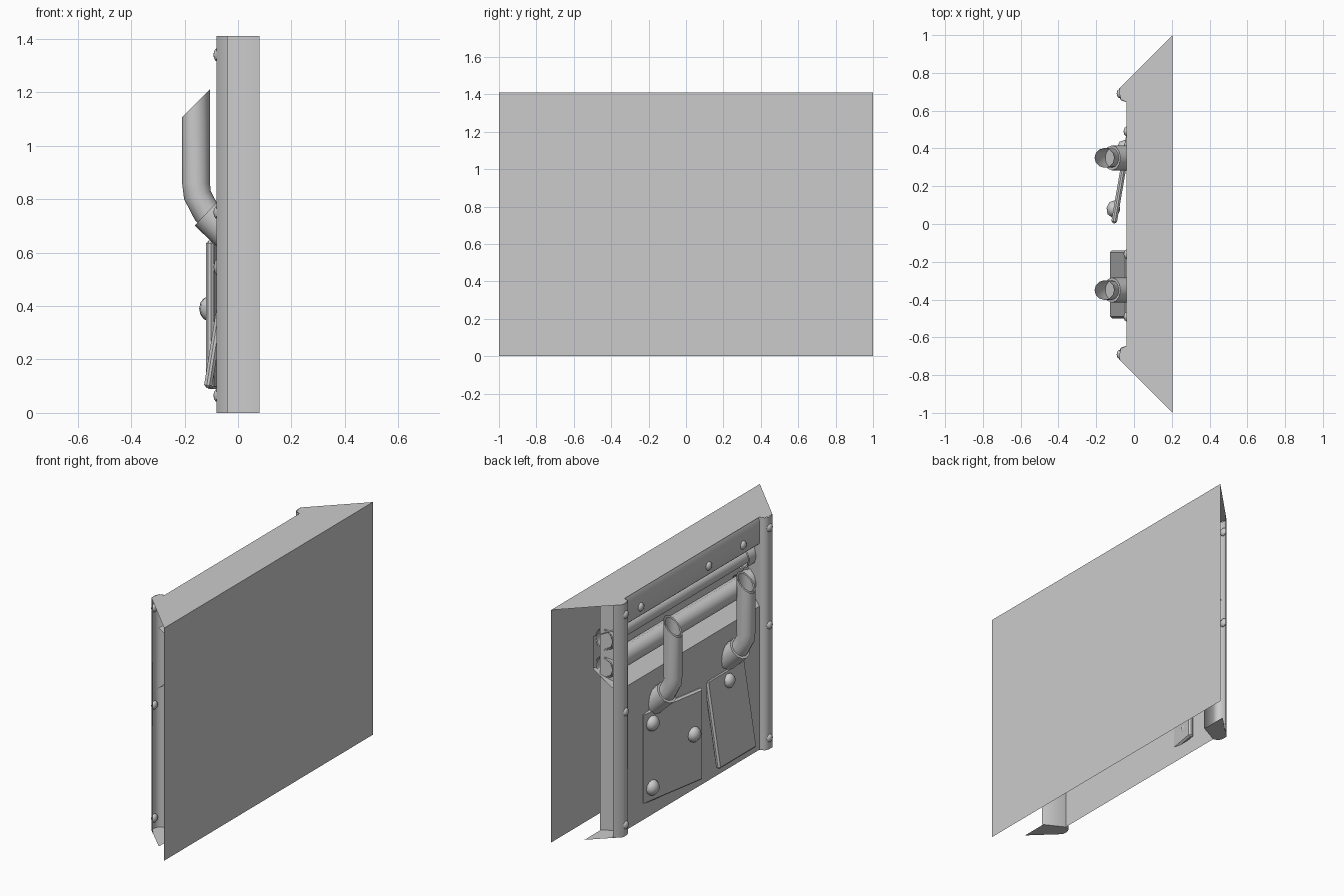
import bpy, bmesh, math
from mathutils import Vector

if "Cube" in bpy.data.objects:
    bpy.data.objects.remove(bpy.data.objects["Cube"])

H = 1.41

def finish(name, bm, smooth=False):
    me = bpy.data.meshes.new(name)
    bm.to_mesh(me)
    bm.free()
    ob = bpy.data.objects.new(name, me)
    bpy.context.collection.objects.link(ob)
    if smooth:
        bpy.ops.object.select_all(action='DESELECT')
        bpy.context.view_layer.objects.active = ob
        ob.select_set(True)
        bpy.ops.object.shade_smooth_by_angle(angle=math.radians(50))
    return ob

def face(name, pts):
    bm = bmesh.new()
    bm.faces.new([bm.verts.new(p) for p in pts])
    return finish(name, bm)

def strip(name, pts, shift, smooth=False):
    # open profile swept along a straight line
    bm = bmesh.new()
    a = [bm.verts.new(p) for p in pts]
    b = [bm.verts.new(Vector(p) + Vector(shift)) for p in pts]
    for i in range(len(pts) - 1):
        bm.faces.new((a[i], a[i + 1], b[i + 1], b[i]))
    return finish(name, bm, smooth)

def tube(name, path, side, n, rings_smooth=True, slant=0.0):
    # open tube; path = (x, y, z, radius), side = axis across the bend
    bm = bmesh.new()
    P = [Vector(p[:3]) for p in path]
    side = Vector(side)
    rings = []
    for i, p in enumerate(P):
        t1 = (P[i] - P[i - 1]) if i else P[1] - P[0]
        t2 = (P[i + 1] - P[i]) if i < len(P) - 1 else t1
        if t1.length < 1e-6:
            t1 = t2
        t = t1.normalized() + t2.normalized()
        if t.length < 0.5:
            t = P[1] - P[0]
        u = side.cross(t.normalized())
        r = path[i][3]
        ring = []
        for k in range(n):
            a = 2 * math.pi * k / n
            v = p + u * r * math.cos(a) + side * r * math.sin(a)
            if slant and v.z > 1.05:
                v.z += slant * (v.x - p.x)
            ring.append(bm.verts.new(v))
        rings.append(ring)
    for a, b in zip(rings, rings[1:]):
        for k in range(n):
            j = (k + 1) % n
            bm.faces.new((a[k], a[j], b[j], b[k]))
    return finish(name, bm, rings_smooth)

def bolt(name, loc, r, depth=0.6, rot=0.0):
    bm = bmesh.new()
    bmesh.ops.create_uvsphere(bm, u_segments=8, v_segments=6, radius=r)
    bmesh.ops.scale(bm, vec=(depth, 1, 1), verts=bm.verts)
    ob = finish(name, bm, True)
    ob.location = loc
    ob.rotation_euler.z = rot
    return ob

def plate(name, loc, size, rot):
    bm = bmesh.new()
    bmesh.ops.create_cube(bm, size=1)
    bmesh.ops.scale(bm, vec=size, verts=bm.verts)
    bmesh.ops.bevel(bm, geom=bm.edges[:], offset=0.01, segments=1, affect='EDGES')
    ob = finish(name, bm)
    ob.location = loc
    ob.rotation_euler = rot
    return ob

# back sheet and trapezoid top
face("back_sheet", [(.205, -1, 0), (.205, 1, 0), (.205, 1, H), (.205, -1, H)])
edge = [(-.075, .72), (-.08, .70), (-.07, .66), (-.04, .645)]
face("top_sheet", [(.205, -1, H), (.205, 1, H)] + [(x, y, H) for x, y in edge]
     + [(x, -y, H) for x, y in reversed(edge)])

# front wall with the recessed channel for the long pipes
wall = [(-.04, 0), (-.04, .87), (.12, .97), (.12, 1.165), (-.03, 1.24),
        (-.04, 1.25), (-.04, 1.39), (-.03, H)]
strip("front_wall", [(x, -.645, z) for x, z in wall[:2]], (0, 1.29, 0))
strip("pipe_channel", [(x, -.72, z) for x, z in wall[1:5]], (0, 1.44, 0))
strip("top_beam", [(x, -.645, z) for x, z in wall[4:]], (0, 1.29, 0), True)

# side posts with bottom caps and rivets
post = [(.08, .71), (-.04, .645), (-.07, .655), (-.08, .68), (-.08, .715), (-.04, .755)]
for s, tag in ((1, "left"), (-1, "right")):
    strip("post_" + tag, [(x, s * y, 0) for x, y in post], (0, 0, H), True)
    face("post_cap_" + tag, [(x, s * y, 0) for x, y in
         [(.075, .865), (.075, .705), (-.04, .645), (-.07, .655), (-.08, .68), (-.08, .715)]])
    for z in (.065, .75, 1.34):
        bolt("post_rivet", (-.077, s * .69, z), .025)

# long horizontal pipes with eight-sided open collars
for z, r in ((1.155, .045), (.985, .058)):
    tube("long_pipe", [(.058, -.64, z, r), (.058, .64, z, r)], (0, 0, 1), 8)
    for s in (1, -1):
        a, b = s * .6, s * .70
        tube("pipe_collar", [(.058, a, z, r), (.058, a + s * .001, z, .065), (.058, b, z, .065),
                             (.058, b + s * .001, z, .057), (.058, a + s * .002, z, .057)][1:3],
             (0, 0, 1), 8)
        tube("collar_lining", [(.058, a, z, .057), (.058, b, z, .057)], (0, 0, 1), 8)

# bent exhaust pipes, hollow with slanted mouths
for y in (.35, -.35):
    bend = [(-.06, .695), (-.118, .75), (-.152, .815), (-.157, .86), (-.157, 1.16)]
    tube("exhaust_pipe", [(x, y, z, .052) for x, z in bend], (0, 1, 0), 12, slant=1.0)
    tube("exhaust_lining", [(-.157, y, .95, .042), (-.157, y, 1.16, .042)], (0, 1, 0), 12, slant=1.0)
    tube("exhaust_collar", [(-.02, y, .657, .066), (-.117, y, .749, .066), (-.118, y, .75, .05)][:2],
         (0, 1, 0), 12)
    n = 12
    d = Vector((-.097, 0, .092)).normalized()
    u, c = Vector((0, 1, 0)).cross(d), Vector((-.117, y, .749))
    face("collar_face", [c + u * .066 * math.cos(2 * math.pi * k / n)
         + Vector((0, .066 * math.sin(2 * math.pi * k / n), 0)) for k in range(n)])

# patch plates: one swung outward sideways, one leaning out at its foot
plate("swung_plate", (-.066, .24, .367), (.03, .48, .555), (0, 0, -.17))
for y, z in ((.4, .565), (.08, .39), (.4, .175)):
    bolt("plate_bolt", (-.082 + (y - .24) * .17, y, z), .046, .8, -.17)
plate("leaning_plate", (-.072, -.32, .35), (.03, .36, .52), (0, .16, 0))
bolt("leaning_plate_bolt", (-.058, -.33, .545), .042, .8)

# top beam rivets
for y in (.49, -.16, -.49):
    bolt("beam_rivet", (-.04, y, 1.30), .026)
